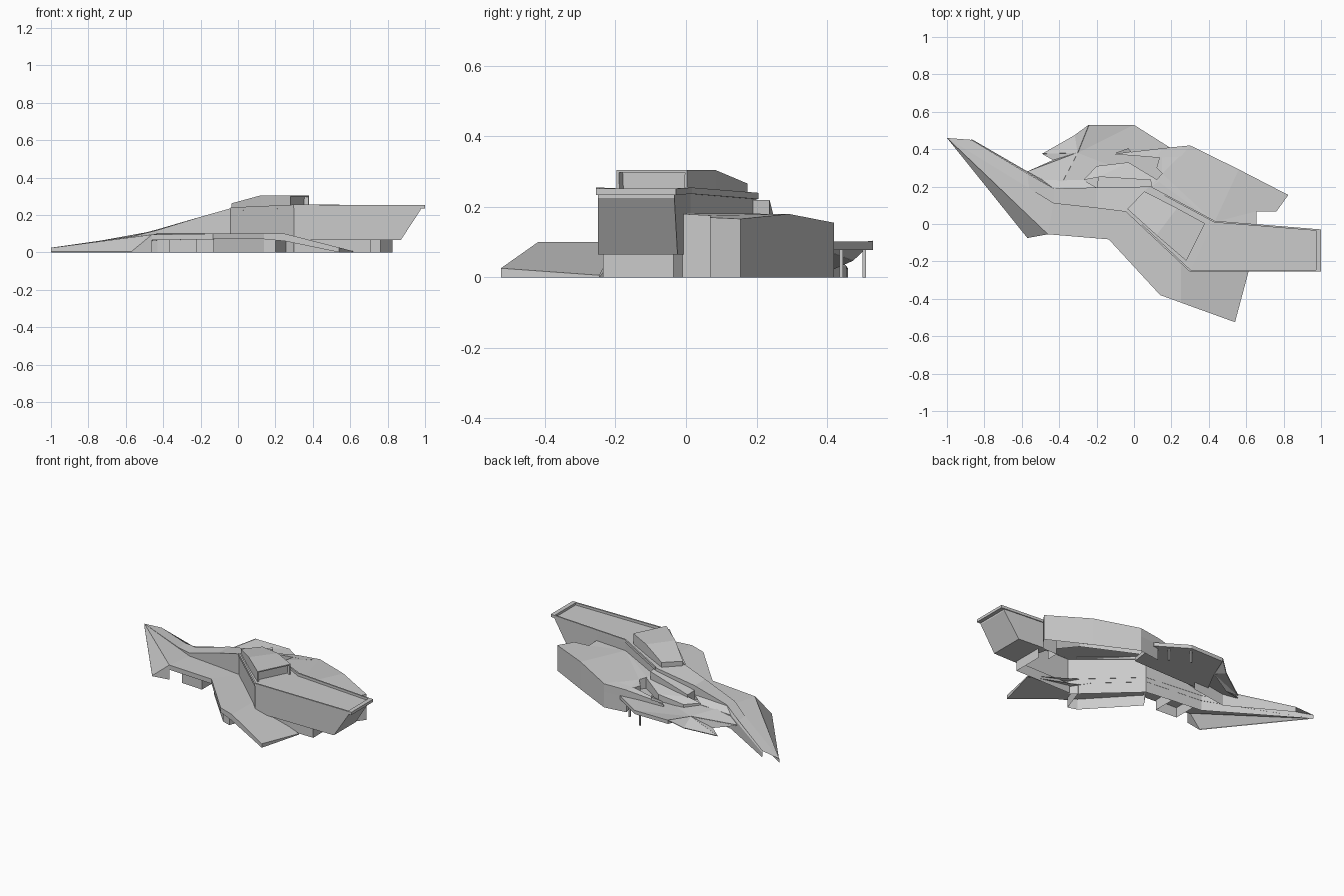
import bpy, bmesh


def finish(name, bm):
    bmesh.ops.remove_doubles(bm, verts=bm.verts, dist=0.0005)
    bmesh.ops.dissolve_degenerate(bm, edges=bm.edges, dist=0.0005)
    bmesh.ops.recalc_face_normals(bm, faces=bm.faces)
    me = bpy.data.meshes.new(name)
    bm.to_mesh(me)
    bm.free()
    ob = bpy.data.objects.new(name, me)
    bpy.context.collection.objects.link(ob)
    return ob


def ribbon(name, a, b, sides="TBUF", ends="SE", inset_end=False):
    """Shell between front rail a and back rail b of (x, y, top, bottom) points.
    sides: Top, Back, Under, Front; ends: Start, End."""
    bm = bmesh.new()
    rings = [[bm.verts.new(c) for c in
              ((p[0], p[1], p[2]), (q[0], q[1], q[2]), (q[0], q[1], q[3]), (p[0], p[1], p[3]))]
             for p, q in zip(a, b)]
    for r, s in zip(rings, rings[1:]):
        for i, side in enumerate("TBUF"):
            if side in sides:
                j = (i + 1) % 4
                bm.faces.new((r[i], r[j], s[j], s[i]))
    if "S" in ends:
        bm.faces.new(rings[0])
    if "E" in ends:
        end = bm.faces.new(rings[-1])
    if inset_end:
        bmesh.ops.recalc_face_normals(bm, faces=bm.faces)
        bmesh.ops.inset_region(bm, faces=[end], thickness=0.01)
        d = end.normal * -0.025
        r = bmesh.ops.extrude_discrete_faces(bm, faces=[end])
        for v in r["faces"][0].verts:
            v.co += d
    return finish(name, bm)


def block(name, pts, walls=None, floor=False):
    """Outline of (x, y, top, bottom) points with a top and the chosen walls."""
    bm = bmesh.new()
    top = [bm.verts.new(p[:3]) for p in pts]
    low = [bm.verts.new((p[0], p[1], p[3])) for p in pts]
    n = len(pts)
    caps = [bm.faces.new(top)]
    if floor:
        caps.append(bm.faces.new(low[::-1]))
    for i in (walls or range(n)):
        j = (i + 1) % n
        bm.faces.new((top[i], low[i], low[j], top[j]))
    bmesh.ops.triangulate(bm, faces=caps)
    bmesh.ops.delete(bm, geom=[v for v in bm.verts if not v.link_faces], context="VERTS")
    return finish(name, bm)


# Main long wing, rising from the ground tip; open below
ribbon("main_wing",
       [(-1, .46, .025, 0), (-.56, .19, .087, 0), (-.43, .11, .119, 0), (-.2, .085, .19, 0),
        (-.04, .065, .235, 0), (.3, -.25, .237, 0)],
       [(-.87, .45, .038, 0), (-.57, .27, .086, .06), (-.43, .19, .123, .09), (-.2, .195, .19, .1),
        (.08, .2, .235, .15), (.43, .013, .237, .16)], "TBF", "")

# Raised end with its slanted overhang
ribbon("raised_end_sides",
       [(.3, -.25, .237, .065), (.71, -.25, .237, .065)],
       [(.43, .013, .237, .16), (.655, -.007, .237, .065)], "TBF", "")
ribbon("raised_end_overhang",
       [(.71, -.25, .237, .065), (.87, -.25, .237, .065), (.975, -.25, .237, .225)],
       [(.655, -.007, .237, .065), (.87, -.024, .237, .065), (.975, -.033, .237, .225)], ends="E")

# Low parapets around the raised roof
for name, rail, dx, dy in (
        ("parapet_front", [(-.04, .062), (.298, -.255), (1, -.255)], .004, .01),
        ("parapet_back", [(.08, .196), (.43, .008), (1, -.038)], .002, .009),
        ("parapet_end", [(.972, -.255), (.972, -.03)], .028, 0)):
    zs = [.24, .255, .252] if len(rail) == 3 else [.252, .252]
    ribbon(name,
           [(x, y, z, z - .018) for (x, y), z in zip(rail, zs)],
           [(x + (dx if x < .999 else 0), y + dy, z, z - .018) for (x, y), z in zip(rail, zs)])

# Sloping bank on the back of the ground tip
ribbon("rear_bank",
       [(-.87, .45, .038, 0), (-.43, .19, .118, 0), (-.2, .195, .13, 0)],
       [(-.87, .455, .03, 0), (-.49, .235, .09, 0), (-.27, .235, .1, .03)], "TB", "")

# Base under the raised end
ribbon("raised_end_base",
       [(.3, -.235, .065, 0), (.71, -.235, .065, 0), (.71, -.235, .065, 0)],
       [(.43, 0, .065, 0), (.655, -.035, .065, 0), (.71, -.035, .065, 0)], "F", "E")

# Front ground wedge
ribbon("front_wedge",
       [(-1, .46, .004, 0), (-.57, -.075, .004, 0)],
       [(-1, .46, .024, 0), (-.46, -.055, .095, 0)], "TF", "E")

# Low front terrace folding down to the ground
ribbon("front_terrace",
       [(-1, .46, .024, 0), (-.46, -.055, .095, .065), (-.135, -.082, .1, .07),
        (.14, -.38, .1, .07), (.25, -.42, .1, .06), (.54, -.525, .026, 0)],
       [(-1, .46, .024, 0), (-.43, .112, .1, .065), (-.04, .067, .1, .07),
        (.2, -.155, .1, .07), (.25, -.2, .1, .06), (.615, -.245, .006, 0)], "TUF", "E")

# Rooms below the terrace
ribbon("terrace_room_small",
       [(-.37, -.05, .068, 0), (-.22, -.06, .068, 0)],
       [(-.37, .1, .068, 0), (-.22, .085, .068, 0)], "F")
ribbon("terrace_room_large",
       [(-.13, -.065, .072, 0), (.14, -.355, .072, 0), (.2, -.375, .065, 0)],
       [(-.04, .065, .072, 0), (.2, -.15, .072, 0), (.26, -.2, .065, 0)], "F")

# Rooftop pavilion with recessed window
ribbon("roof_pavilion",
       [(-.035, .08, .262, .23), (.12, -.06, .304, .23), (.28, -.197, .304, .235)],
       [(.055, .175, .266, .23), (.23, .085, .304, .235), (.38, .003, .304, .235)],
       "TBF", "SE", True)

# Rear building, open below
block("rear_building",
      [(.08, .19, .18, .1), (.43, .01, .182, 0), (.655, -.01, .18, 0), (.655, .068, .176, 0),
       (.762, .068, .17, 0), (.825, .155, .166, 0), (.56, .292, .18, 0), (.3, .42, .155, 0),
       (.15, .4, .145, 0), (.12, .3, .145, .1), (.15, .27, .165, .1), (.12, .235, .175, .1)],
      walls=range(2, 11))

# Narrow roof arm running left from the rear building
ribbon("rear_roof_arm",
       [(.3, .42, .155, .1), (.15, .405, .148, .1), (-.02, .385, .125, .09), (-.1, .375, .105, .08)],
       [(.25, .36, .16, .1), (.12, .355, .15, .1), (-.02, .367, .13, .09), (-.1, .37, .105, .08)],
       "TBF")
ribbon("arm_canopy",
       [(-.1, .38, .13, .115), (-.03, .405, .15, .13)],
       [(-.08, .375, .13, .115), (-.015, .385, .15, .13)])

# Middle block and ramp between wing and courtyard
ribbon("middle_block",
       [(-.2, .19, .16, .1), (.1, .19, .22, .1)],
       [(-.19, .255, .15, .1), (.09, .237, .22, .1)], "TB")
ribbon("middle_ramp",
       [(-.27, .235, .11, .09), (-.19, .25, .135, .09), (.09, .2, .18, .1)],
       [(-.2, .31, .11, .09), (-.03, .33, .14, .09), (.135, .23, .176, .1)], "TB")

# Courtyard slab on posts, with folded facets down to the ground
slab = [(-.24, .53, .102), (0, .53, .102), (.19, .41, .102),
        (.16, .2, .102), (-.4, .19, .1), (-.3, .38, .085)]
block("courtyard_slab", [p + (.078,) for p in slab], floor=True)
hub = (-.3, .38, .085)
rim = [(-.24, .53, .102), (-.315, .475, .05), (-.49, .375, .006),
       (-.43, .34, .03), (-.57, .278, .06), (-.4, .19, .1)]
for i, (p, q) in enumerate(zip(rim, rim[1:])):
    bm = bmesh.new()
    bm.faces.new([bm.verts.new(c) for c in (hub, p, q)])
    ob = finish("courtyard_fold_%d" % i, bm)
    mod = ob.modifiers.new("thickness", "SOLIDIFY")
    mod.thickness = 0.006
    mod.offset = 0
for i, (x, y) in enumerate(((-.02, .505), (.1, .44))):
    bpy.ops.mesh.primitive_cube_add(size=1, location=(x, y, .04))
    bpy.context.object.name = "courtyard_post_%d" % i
    bpy.context.object.scale = (.01, .01, .08)
